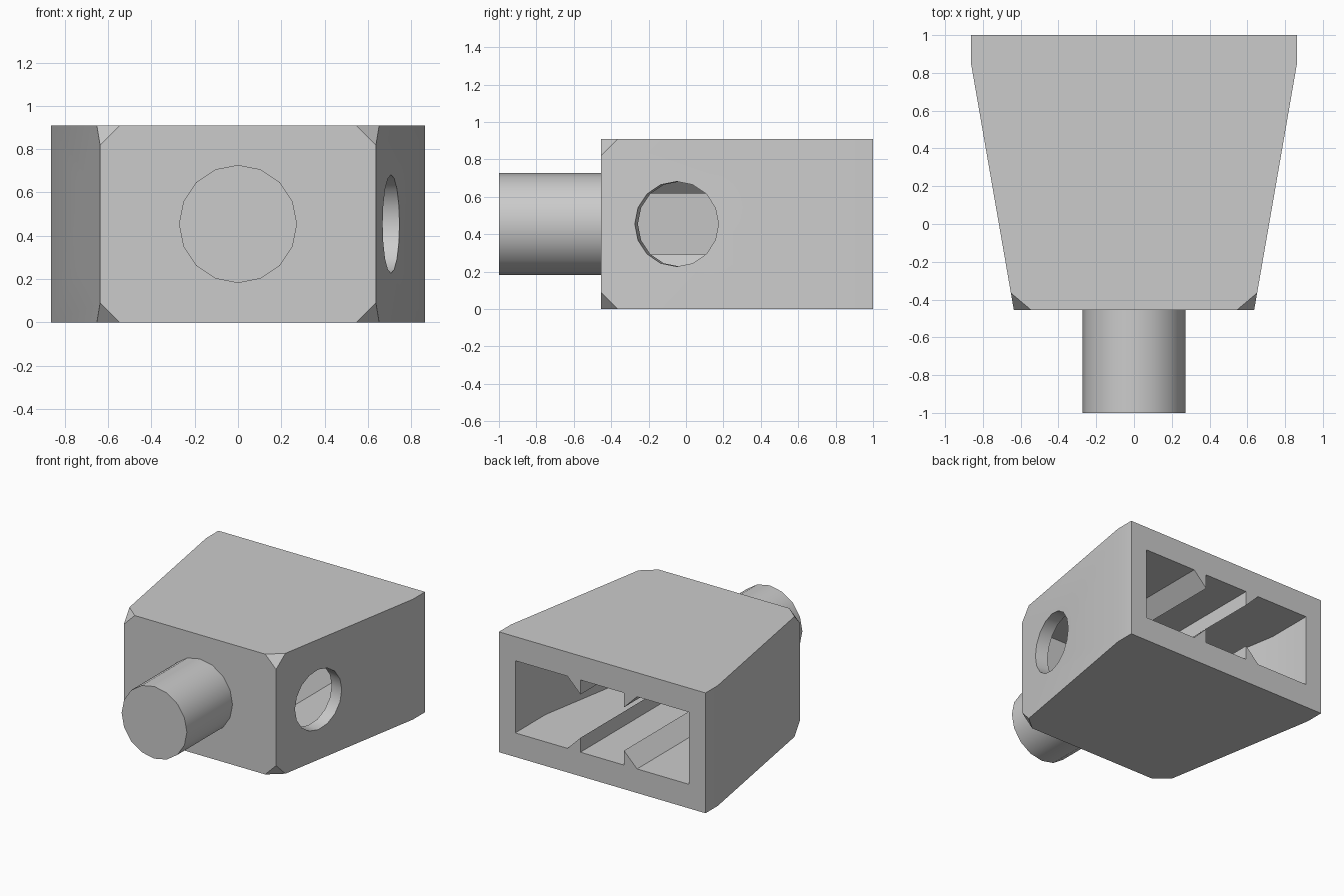
import bpy, bmesh, math
from mathutils import Matrix

if "Cube" in bpy.data.objects:
    bpy.data.objects.remove(bpy.data.objects["Cube"])

U = 1 / 11                 # modelling unit
SLOPE = 2.5 / 14.4         # side wall taper
MID = 5 * U                # centre height

grey = bpy.data.materials.new("light grey")
grey.use_nodes = True
grey.diffuse_color = (0.6, 0.6, 0.6, 1)
grey.node_tree.nodes["Principled BSDF"].inputs["Base Color"].default_value = (0.6, 0.6, 0.6, 1)


def make_object(name, bm):
    bmesh.ops.recalc_face_normals(bm, faces=bm.faces)
    mesh = bpy.data.meshes.new(name)
    bm.to_mesh(mesh)
    bm.free()
    mesh.materials.append(grey)
    obj = bpy.data.objects.new(name, mesh)
    bpy.context.collection.objects.link(obj)
    return obj


def prism(points, shift):
    """Extrude a closed outline along a vector."""
    bm = bmesh.new()
    face = bm.faces.new([bm.verts.new(p) for p in points])
    new = bmesh.ops.extrude_face_region(bm, geom=[face])["geom"]
    bmesh.ops.translate(bm, vec=shift, verts=[v for v in new if isinstance(v, bmesh.types.BMVert)])
    return bm


def plan_block(half_profile, low, high):
    """Block from a half plan outline mirrored across x."""
    outline = half_profile + [(-x, y) for x, y in reversed(half_profile)]
    return prism([(x * U, y * U, low * U) for x, y in outline], (0, 0, (high - low) * U))


def cylinder(radius, depth):
    bm = bmesh.new()
    bmesh.ops.create_cone(bm, cap_ends=True, segments=16,
                          radius1=radius, radius2=radius, depth=depth)
    return bm


def select_only(obj):
    bpy.ops.object.select_all(action='DESELECT')
    obj.select_set(True)
    bpy.context.view_layer.objects.active = obj


def cut(target, cutter):
    cutter.hide_render = True
    mod = target.modifiers.new("cut", 'BOOLEAN')
    mod.operation = 'DIFFERENCE'
    mod.solver = 'EXACT'
    mod.object = cutter
    select_only(target)
    bpy.ops.object.modifier_apply(modifier=mod.name)
    bpy.data.objects.remove(cutter)


# Tapered housing with four clipped front corners
bm = plan_block([(7, -5), (9.5, 9.4), (9.5, 11)], 0, 10)
corners = [v for v in bm.verts if v.co.y < -4 * U]
bmesh.ops.bevel(bm, geom=corners, offset=U, segments=1, affect='VERTICES')
housing = make_object("housing", bm)

# Rear cavity, leaving four triangular rails on its floor and ceiling
cavity = make_object("cavity_cutter", plan_block(
    [(8 - 11 * SLOPE, -4), (8, 7), (8, 12)], 2, 8))
for side in (-1, 1):
    for base, up in ((2, 1), (8, -1)):
        section = [(3.2, -0.0), (2, 1.2), (2, -1), (3.2, -1)]
        pts = [(side * x * U, -6 * U, (base + up * z) * U) for x, z in section]
        cut(cavity, make_object("rail_cutter", prism(pts, (0, 20 * U, 0))))
cut(housing, cavity)

# Round holes square to the slanted side walls
tilt = math.atan(SLOPE)
for side in (-1, 1):
    y = -0.55 * U
    x = 7 * U + SLOPE * (y + 5 * U)
    bm = cylinder(2.5 * U, 0.5)
    bm.transform(Matrix.Translation((side * x, y, MID))
                 @ Matrix.Rotation(-side * tilt, 4, 'Z')
                 @ Matrix.Rotation(math.pi / 2, 4, 'Y'))
    cut(housing, make_object("hole_cutter", bm))

# Front peg
bm = cylinder(3 * U, 6.2 * U)
bm.transform(Matrix.Translation((0, -7.9 * U, MID)) @ Matrix.Rotation(math.pi / 2, 4, 'X'))
peg = make_object("front_peg", bm)

for obj in (housing, peg):
    select_only(obj)
    bpy.ops.object.shade_smooth_by_angle(angle=math.radians(30))
